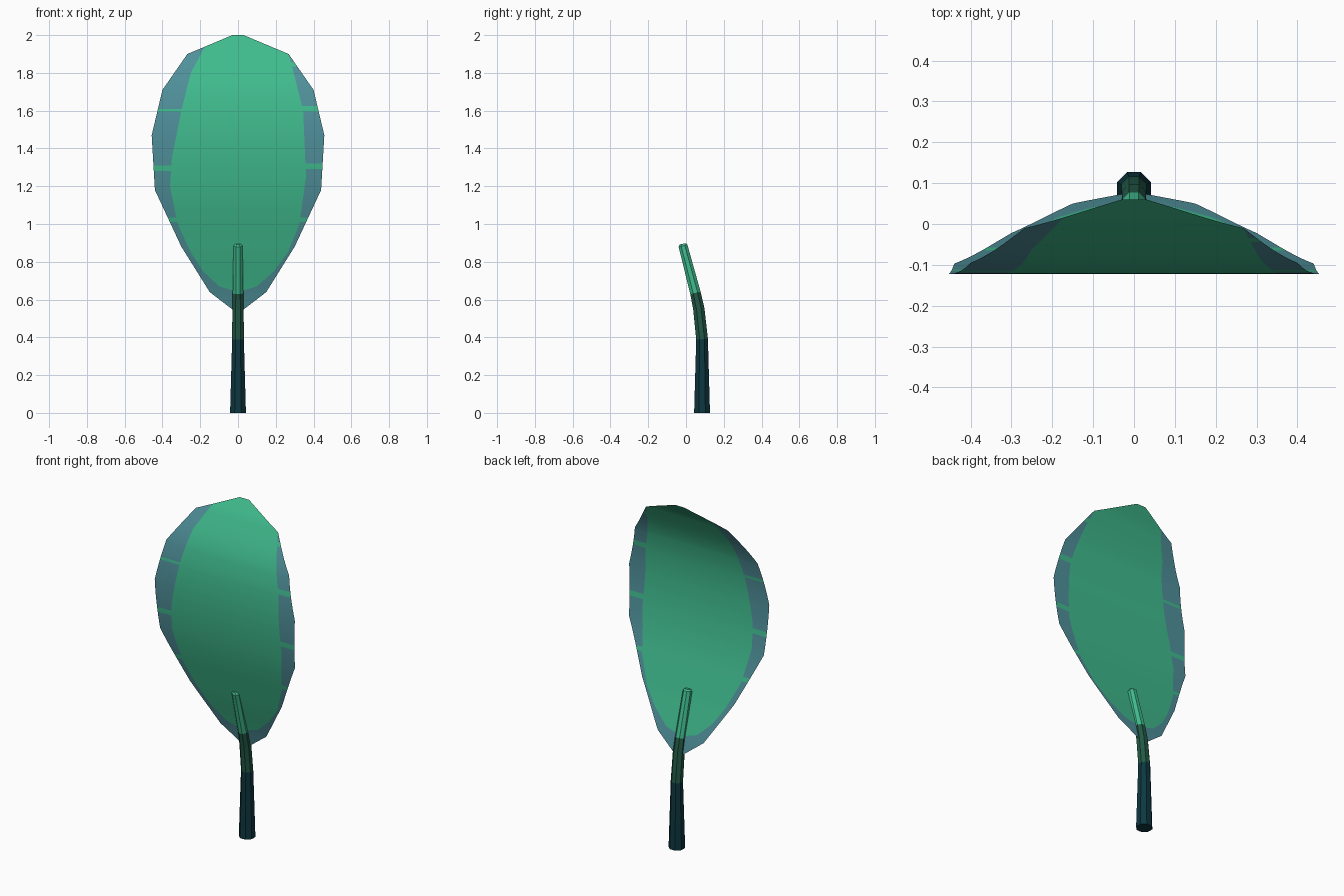
import bpy, bmesh, math
from mathutils import Vector

if "Cube" in bpy.data.objects:
    bpy.data.objects.remove(bpy.data.objects["Cube"])


def material(name, rgb):
    m = bpy.data.materials.new(name)
    m.diffuse_color = (*rgb, 1)
    m.use_nodes = True
    m.node_tree.nodes["Principled BSDF"].inputs["Base Color"].default_value = m.diffuse_color
    return m


GREEN = material("leaf green", (0.051, 0.50, 0.27))
BLUE = material("edge blue", (0.08, 0.28, 0.325))
DARK = material("stem dark green", (0.016, 0.10, 0.06))
NAVY = material("stem navy", (0.004, 0.038, 0.051))


def finish(name, bm, mats, angle):
    me = bpy.data.meshes.new(name)
    bm.to_mesh(me)
    bm.free()
    for m in mats:
        me.materials.append(m)
    ob = bpy.data.objects.new(name, me)
    bpy.context.collection.objects.link(ob)
    bpy.context.view_layer.objects.active = ob
    ob.select_set(True)
    bpy.ops.object.shade_smooth_by_angle(angle=math.radians(angle))
    ob.select_set(False)


def lerp(pts, z):
    if z <= pts[0][0]:
        return pts[0][1]
    for (a, u), (b, v) in zip(pts, pts[1:]):
        if z <= b:
            return u + (v - u) * (z - a) / (b - a)
    return pts[-1][1]


def smooth(pts, z):
    # cubic curve through the points
    slope = []
    for i in range(len(pts)):
        a, b = pts[max(i - 1, 0)], pts[min(i + 1, len(pts) - 1)]
        slope.append((b[1] - a[1]) / (b[0] - a[0]))
    for i in range(len(pts) - 1):
        (a, u), (b, v) = pts[i], pts[i + 1]
        if z <= b + 1e-6:
            h = b - a
            t = (z - a) / h
            return ((2*t**3 - 3*t**2 + 1) * u + (t**3 - 2*t**2 + t) * h * slope[i]
                    + (3*t**2 - 2*t**3) * v + (t**3 - t**2) * h * slope[i + 1])


# Leaf blade: a sheet bent along its length, with a blue rim (z, value)
bend = [(0.54, 0.075), (0.64, 0.05), (0.88, -0.022), (1.18, -0.097), (1.47, -0.123),
        (1.71, -0.095), (1.9, -0.01), (2.0, 0.06)]
outline = [(0.54, 0.02), (0.64, 0.15), (0.88, 0.30), (1.18, 0.44), (1.47, 0.457),
           (1.71, 0.40), (1.9, 0.268), (2.0, 0.03)]
inner_left = [(0.64, 0.0), (0.67, 0.10), (0.75, 0.185), (0.85, 0.25), (1.0, 0.32),
              (1.2, 0.36), (1.35, 0.35), (1.6, 0.30), (1.8, 0.25), (1.93, 0.18), (1.94, 0.5)]
inner_right = [(0.64, 0.0), (0.67, 0.10), (0.75, 0.19), (0.85, 0.265), (1.0, 0.325),
               (1.25, 0.36), (1.6, 0.345), (1.8, 0.295), (1.9, 0.268), (1.91, 0.5)]
# Green gaps in the rim
gaps_left = [(1.01, 1.035), (1.28, 1.31), (1.595, 1.61)]
gaps_right = [(1.01, 1.035), (1.29, 1.32), (1.595, 1.625), (1.835, 1.855)]

zs = {0.54 + 0.04 * i for i in range(37)}
for table in (bend, outline, inner_left, inner_right, gaps_left, gaps_right):
    for a, b in table:
        zs.add(a)
        if table in (gaps_left, gaps_right):
            zs.add(b)
zs = sorted({round(z, 3) for z in zs})

bm = bmesh.new()
rows = []
for z in zs:
    w, y = lerp(outline, z), smooth(bend, z)
    xs = (-w, -min(w, lerp(inner_left, z)), min(w, lerp(inner_right, z)), w)
    rows.append([bm.verts.new((x, y, z)) for x in xs])
for lo, hi in zip(rows, rows[1:]):
    mid = (lo[0].co.z + hi[0].co.z) / 2
    for c in range(3):
        f = bm.faces.new((lo[c], lo[c + 1], hi[c + 1], hi[c]))
        gaps = (gaps_left, (), gaps_right)[c]
        f.material_index = int(c != 1 and not any(a < mid < b for a, b in gaps))
bmesh.ops.remove_doubles(bm, verts=bm.verts, dist=0.0005)
finish("leaf_blade", bm, (GREEN, BLUE), 60)

# Stem: eight-sided bent tube, coloured in three lengths (y, z, apothem)
path = [(0.085, 0.0, 0.042), (0.085, 0.39, 0.031), (0.068, 0.55, 0.030),
        (0.05, 0.635, 0.028), (-0.016, 0.885, 0.024), (-0.018, 0.895, 0.016)]
bm = bmesh.new()
rings = []
for i, (y, z, r) in enumerate(path):
    a, b = path[max(i - 1, 0)], path[min(i + 1, len(path) - 1)]
    along = Vector((0, b[0] - a[0], b[1] - a[1])).normalized()
    if i == 0:
        along = Vector((0, 0, 1))
    across = along.cross(Vector((1, 0, 0)))
    rad = r / math.cos(math.pi / 8)
    rings.append([bm.verts.new(Vector((0, y, z)) + rad * (
        Vector((1, 0, 0)) * math.cos(t) + across * math.sin(t)))
        for t in [math.pi / 8 + k * math.pi / 4 for k in range(8)]])
for i, (lo, hi) in enumerate(zip(rings, rings[1:])):
    for k in range(8):
        f = bm.faces.new((lo[k], lo[(k + 1) % 8], hi[(k + 1) % 8], hi[k]))
        f.material_index = (0, 1, 1, 2, 2)[i]
bm.faces.new(rings[0][::-1])
bm.faces.new(rings[-1]).material_index = 2
bmesh.ops.recalc_face_normals(bm, faces=bm.faces)
finish("leaf_stem", bm, (NAVY, DARK, GREEN), 30)
